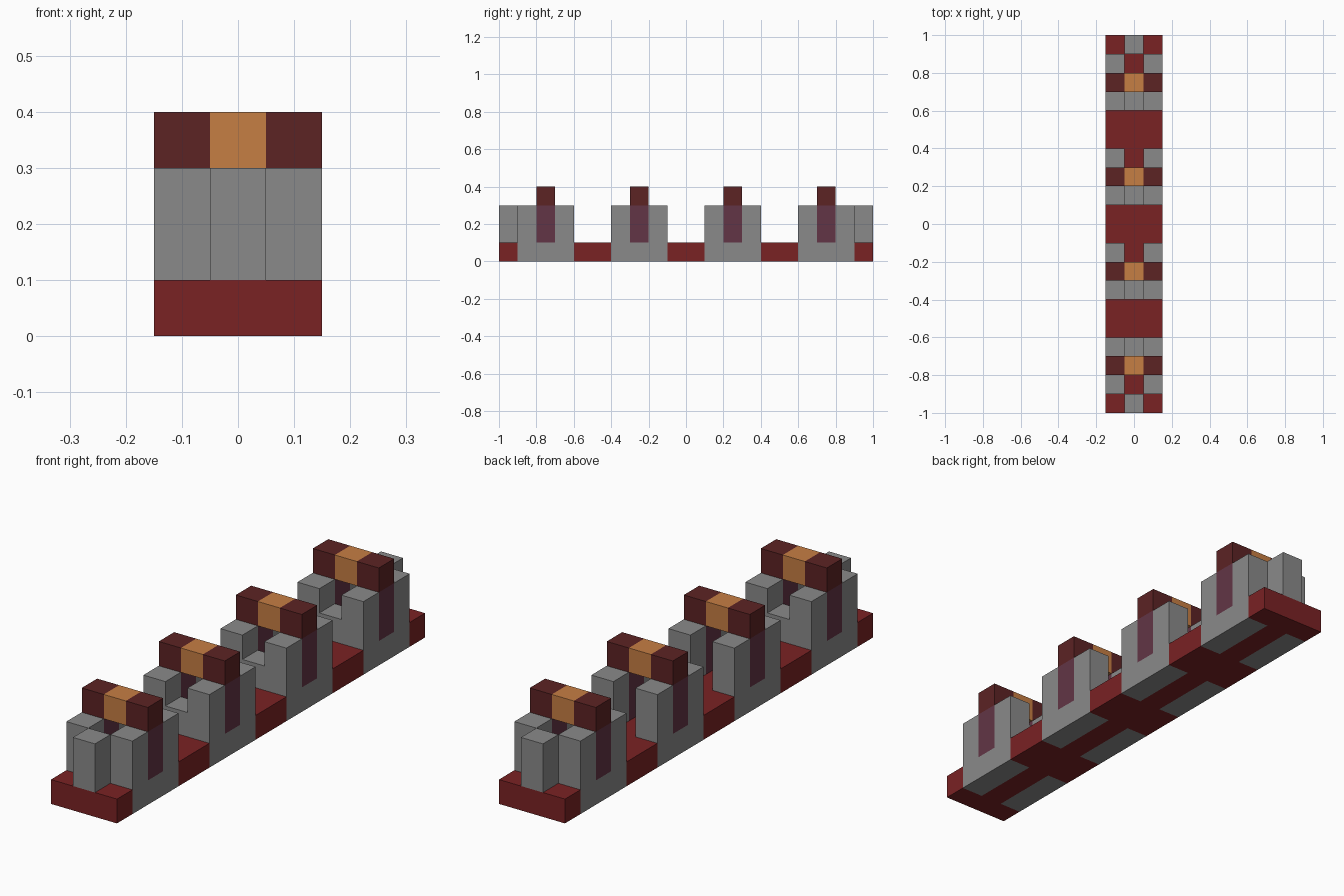
import bpy
import bmesh
from mathutils import Matrix, Vector

cube = bpy.data.objects.get("Cube")
if cube:
    bpy.data.objects.remove(cube, do_unlink=True)

U = 0.1  # one block


def material(name, rgb):
    lin = [((c / 255 + 0.055) / 1.055) ** 2.4 for c in rgb] + [1.0]
    m = bpy.data.materials.new(name)
    m.use_nodes = True
    m.diffuse_color = lin
    m.node_tree.nodes["Principled BSDF"].inputs["Base Color"].default_value = lin
    return m


RED = material("brick red", (122, 34, 36))
GREY = material("stone grey", (138, 138, 138))
DARK = material("dark red", (92, 35, 36))
ORANGE = material("orange", (198, 126, 68))
PURPLE = material("plum glass", (98, 53, 70))


def blocks(name, mat, boxes):
    """One object from boxes given as (low corner, high corner) in block units."""
    bm = bmesh.new()
    for lo, hi in boxes:
        lo, hi = Vector(lo) * U, Vector(hi) * U
        size = Matrix.Diagonal((*(hi - lo), 1))
        bmesh.ops.create_cube(bm, size=1, matrix=Matrix.Translation((lo + hi) / 2) @ size)
    me = bpy.data.meshes.new(name)
    bm.to_mesh(me)
    bm.free()
    me.materials.append(mat)
    ob = bpy.data.objects.new(name, me)
    bpy.context.collection.objects.link(ob)
    return ob


# Left and right columns, and the start of each arch along the length
SIDES = {"right": (-1.5, -0.5), "left": (0.5, 1.5)}
ARCHES = (-9, -4, 1, 6)

# Base: a middle strip, with side sections filling the gaps between arches
gaps = [(-10, -9), (-6, -4), (-1, 1), (4, 6), (9, 10)]
base = [((-0.5, -10, 0), (0.5, 10, 1))]
base += [((a, y0, 0), (b, y1, 1)) for a, b in SIDES.values() for y0, y1 in gaps]
blocks("base", RED, base)

for i, y in enumerate(ARCHES, 1):
    for side, (a, b) in SIDES.items():
        # Grey wall with a plum window block in its middle
        blocks(f"{side}_wall_{i}", GREY, [
            ((a, y, 0), (b, y + 3, 1)),
            ((a, y, 1), (b, y + 1, 3)),
            ((a, y + 2, 1), (b, y + 3, 3))])
        blocks(f"{side}_window_{i}", PURPLE, [((a, y + 1, 1), (b, y + 2, 3))])
        blocks(f"{side}_beam_end_{i}", DARK, [((a, y + 1, 3), (b, y + 2, 4))])
    blocks(f"beam_middle_{i}", ORANGE, [((-0.5, y + 1, 3), (0.5, y + 2, 4))])
    # Low step between the walls; on the first arch it is on the rear side
    s = y + 2 if i == 1 else y
    blocks(f"step_{i}", GREY, [((-0.5, s, 1), (0.5, s + 1, 2))])

# End posts
blocks("front_post", GREY, [((-0.5, -10, 1), (0.5, -9, 3))])
blocks("back_post", GREY, [((-0.5, 9, 1), (0.5, 10, 3))])
